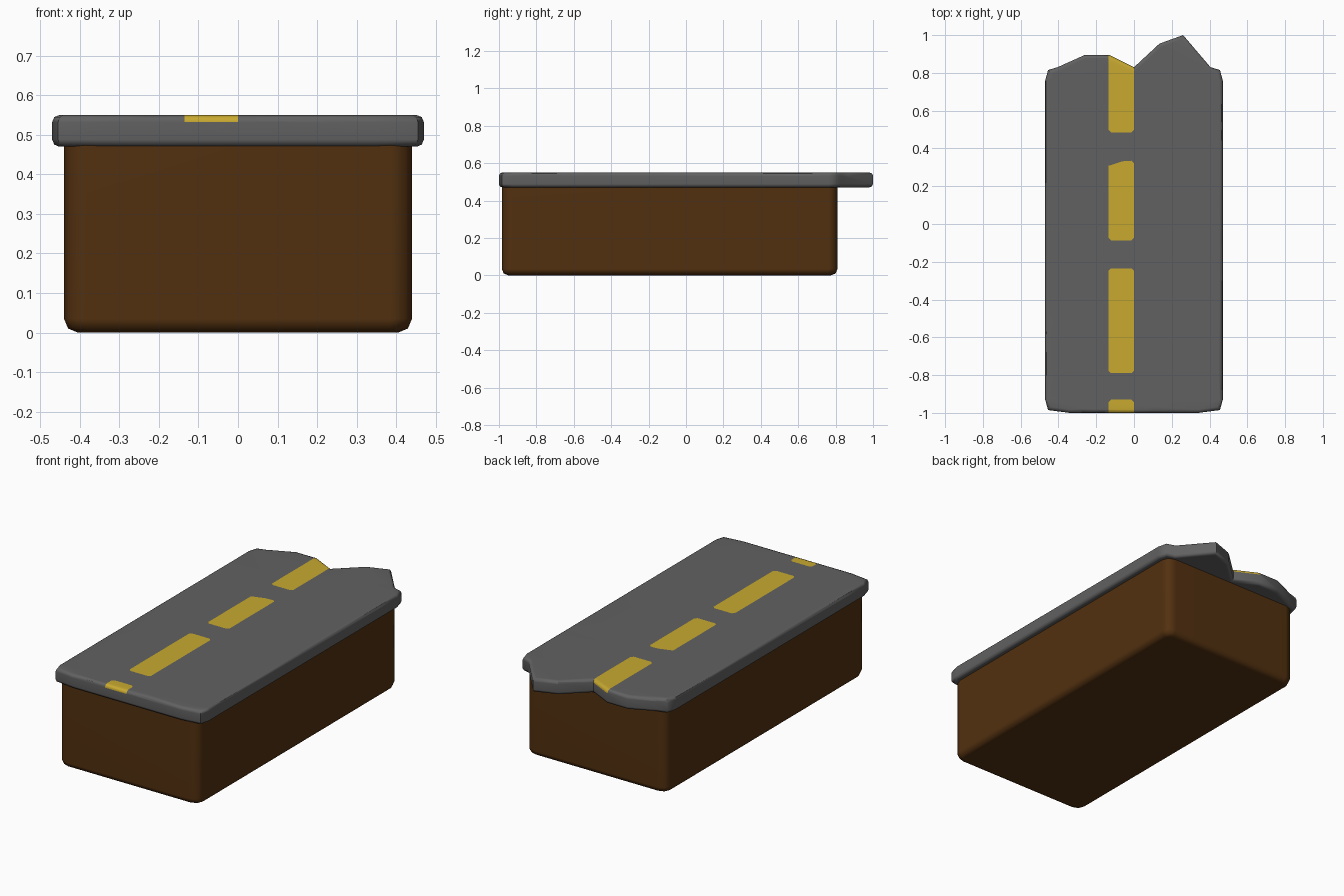
import bpy, bmesh
from mathutils import Vector

if "Cube" in bpy.data.objects:
    bpy.data.objects.remove(bpy.data.objects["Cube"])


def material(name, rgb):
    m = bpy.data.materials.new(name)
    m.diffuse_color = (*rgb, 1)
    m.use_nodes = True
    m.node_tree.nodes["Principled BSDF"].inputs["Base Color"].default_value = m.diffuse_color
    return m


soil = material("brown soil", (0.085, 0.030, 0.005))
asphalt = material("grey asphalt", (0.120, 0.120, 0.120))
paint = material("yellow paint", (0.58, 0.40, 0.030))


def prism(outline, z0, z1):
    """Extrude a plan outline between two heights."""
    bm = bmesh.new()
    face = bm.faces.new([bm.verts.new((x, y, z0)) for x, y in outline])
    ext = bmesh.ops.extrude_face_region(bm, geom=[face], use_keep_orig=True)
    verts = [g for g in ext["geom"] if isinstance(g, bmesh.types.BMVert)]
    bmesh.ops.translate(bm, verts=verts, vec=(0, 0, z1 - z0))
    bmesh.ops.recalc_face_normals(bm, faces=bm.faces)
    return bm


def round_edges(bm, zs, width):
    """Round the rims lying at the given heights."""
    edges = [e for e in bm.edges
             if any(all(abs(v.co.z - z) < 1e-4 for v in e.verts) for z in zs)]
    bmesh.ops.bevel(bm, geom=edges, offset=width, segments=2, profile=0.5,
                    affect='EDGES', clamp_overlap=True)


def finish(bm, name, mats):
    me = bpy.data.meshes.new(name)
    bm.to_mesh(me)
    bm.free()
    ob = bpy.data.objects.new(name, me)
    bpy.context.collection.objects.link(ob)
    for m in mats:
        me.materials.append(m)
    bpy.ops.object.select_all(action='DESELECT')
    ob.select_set(True)
    bpy.context.view_layer.objects.active = ob
    bpy.ops.object.shade_smooth_by_angle(angle=1.0)
    mod = ob.modifiers.new("even shading", 'WEIGHTED_NORMAL')
    mod.keep_sharp = True
    return ob


# Soil block under the road
block_outline = [(-0.385, -0.985), (0.385, -0.985), (0.425, -0.97), (0.44, -0.93),
                 (0.44, 0.76), (0.425, 0.797), (0.385, 0.81),
                 (-0.385, 0.81), (-0.425, 0.797), (-0.44, 0.76),
                 (-0.44, -0.93), (-0.425, -0.97)]
bm = prism(block_outline, 0.0, 0.475)
round_edges(bm, [0.0], 0.035)
finish(bm, "soil_block", [soil])

# Road slab with a broken far end
slab_outline = [(-0.34, -1.0), (0.34, -1.0), (0.455, -0.985), (0.47, -0.93),
                (0.47, 0.76), (0.455, 0.815), (0.405, 0.83), (0.26, 1.0),
                (0.135, 0.955), (0.0, 0.83), (-0.13, 0.895), (-0.26, 0.895),
                (-0.405, 0.83), (-0.455, 0.815), (-0.47, 0.76),
                (-0.47, -0.93), (-0.455, -0.985)]
bm = prism(slab_outline, 0.47, 0.55)
round_edges(bm, [0.47, 0.55], 0.018)

# Lane dashes: chamfered rectangles cut into the top faces
X0, X1 = -0.135, 0.0


def dash(y0, y1):
    c = 0.013
    return [(X0 + c, y0), (X1 - c, y0), (X1, y0 + c), (X1, y1 - c),
            (X1 - c, y1), (X0 + c, y1), (X0, y1 - c), (X0, y0 + c)]


worn = dash(-0.087, 0.335)
worn[5:7] = [(-0.06, 0.332), (X0, 0.308)]
dashes = [dash(-1.1, -0.93), dash(-0.79, -0.235), worn, dash(0.485, 1.1)]


def top_faces():
    return [f for f in bm.faces if f.normal.z > 0.3]


bmesh.ops.triangulate(bm, faces=top_faces())
for poly in dashes:
    ymin, ymax = min(p[1] for p in poly), max(p[1] for p in poly)
    for i, (ax, ay) in enumerate(poly):
        bx, by = poly[(i + 1) % len(poly)]
        # only cut faces that overlap this dash
        near = [f for f in top_faces()
                if max(v.co.y for v in f.verts) > ymin - 0.01
                and min(v.co.y for v in f.verts) < ymax + 0.01]
        geom = set(near)
        for f in near:
            geom.update(f.edges)
            geom.update(f.verts)
        bmesh.ops.bisect_plane(bm, geom=list(geom), dist=1e-5,
                               plane_co=(ax, ay, 0.55),
                               plane_no=Vector((by - ay, ax - bx, 0)).normalized())
        bm.normal_update()


def inside(p, poly):
    return all((b[0] - a[0]) * (p.y - a[1]) - (b[1] - a[1]) * (p.x - a[0]) > 0
               for a, b in zip(poly, poly[1:] + poly[:1]))


for f in top_faces():
    c = f.calc_center_median()
    f.material_index = int(any(inside(c, d) for d in dashes))
finish(bm, "road_slab", [asphalt, paint])
